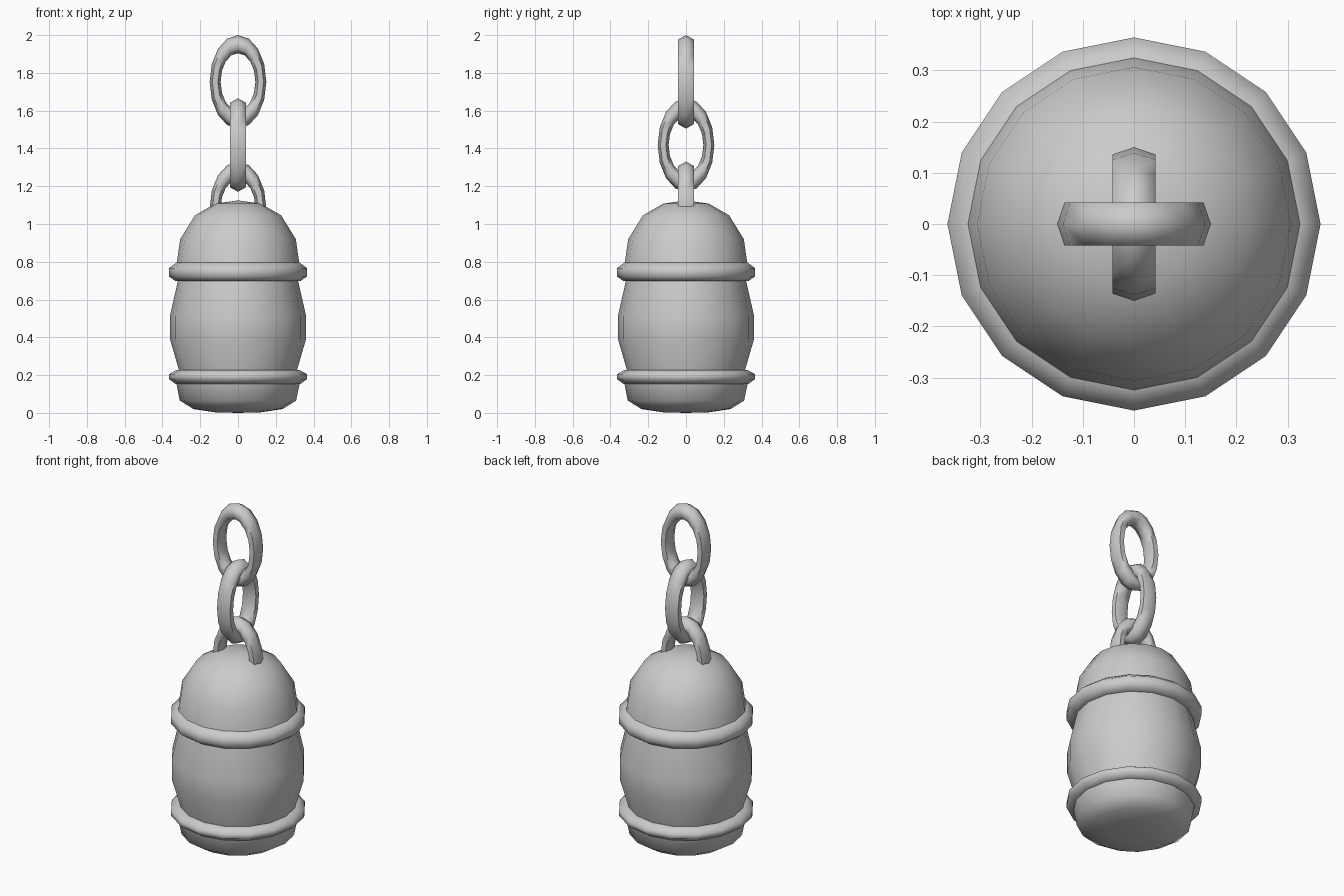
import bpy, bmesh
from math import cos, sin, pi

if "Cube" in bpy.data.objects:
    bpy.data.objects.remove(bpy.data.objects["Cube"])


def finish(bm, name):
    bmesh.ops.remove_doubles(bm, verts=bm.verts, dist=0.0005)
    bmesh.ops.recalc_face_normals(bm, faces=bm.faces)
    me = bpy.data.meshes.new(name)
    bm.to_mesh(me)
    bm.free()
    ob = bpy.data.objects.new(name, me)
    bpy.context.collection.objects.link(ob)
    bpy.ops.object.select_all(action='DESELECT')
    ob.select_set(True)
    bpy.context.view_layer.objects.active = ob
    bpy.ops.object.shade_smooth_by_angle(angle=1.2)
    return ob


def grid(bm, rows, wrap_rows=False):
    # skin a list of closed vertex rings
    vs = [[bm.verts.new(p) for p in row] for row in rows]
    n = len(vs[0])
    for i in range(len(vs) if wrap_rows else len(vs) - 1):
        a, b = vs[i], vs[(i + 1) % len(vs)]
        for j in range(n):
            k = (j + 1) % n
            bm.faces.new((a[j], a[k], b[k], b[j]))


def lathe(name, profile, sides=16):
    bm = bmesh.new()
    rows = [[(r * cos(2 * pi * j / sides), r * sin(2 * pi * j / sides), z)
             for j in range(sides)] for r, z in profile]
    grid(bm, rows)
    bmesh.ops.dissolve_degenerate(bm, dist=0.0005, edges=bm.edges)
    return finish(bm, name)


def link(name, zc, turned, major=16, minor=6):
    # stretched ring with a hexagonal section
    bm = bmesh.new()
    rows = []
    for i in range(major):
        a = 2 * pi * i / major
        row = []
        for j in range(minor):
            b = 2 * pi * j / minor
            r = 0.121 + 0.029 * cos(b)
            u, v, w = r * cos(a), 0.049 * sin(b), zc + 1.65 * r * sin(a)
            row.append((-v, u, w) if turned else (u, v, w))
        rows.append(row)
    grid(bm, rows, True)
    return finish(bm, name)


# barrel-shaped canister with rounded base and dome
lathe("base", [(0, 0), (0.12, 0.003), (0.235, 0.02), (0.308, 0.065), (0.328, 0.165)])
lathe("barrel", [(0.305, 0.19), (0.315, 0.235), (0.36, 0.39), (0.36, 0.515), (0.318, 0.70), (0.31, 0.74)])
lathe("dome", [(0.335, 0.74), (0.325, 0.79), (0.306, 0.92), (0.228, 1.046), (0.12, 1.108), (0, 1.125)])

# raised bands
for name, z, h in (("lower_band", 0.153, 0.075), ("upper_band", 0.697, 0.10)):
    lathe(name, [(0.30, z), (0.33, z), (0.364, z + 0.025), (0.364, z + h * 0.70),
                 (0.325, z + h), (0.30, z + h)])

# chain
for i, zc in enumerate((1.083, 1.418, 1.7525)):
    link(f"chain_link_{i + 1}", zc, i == 1)
